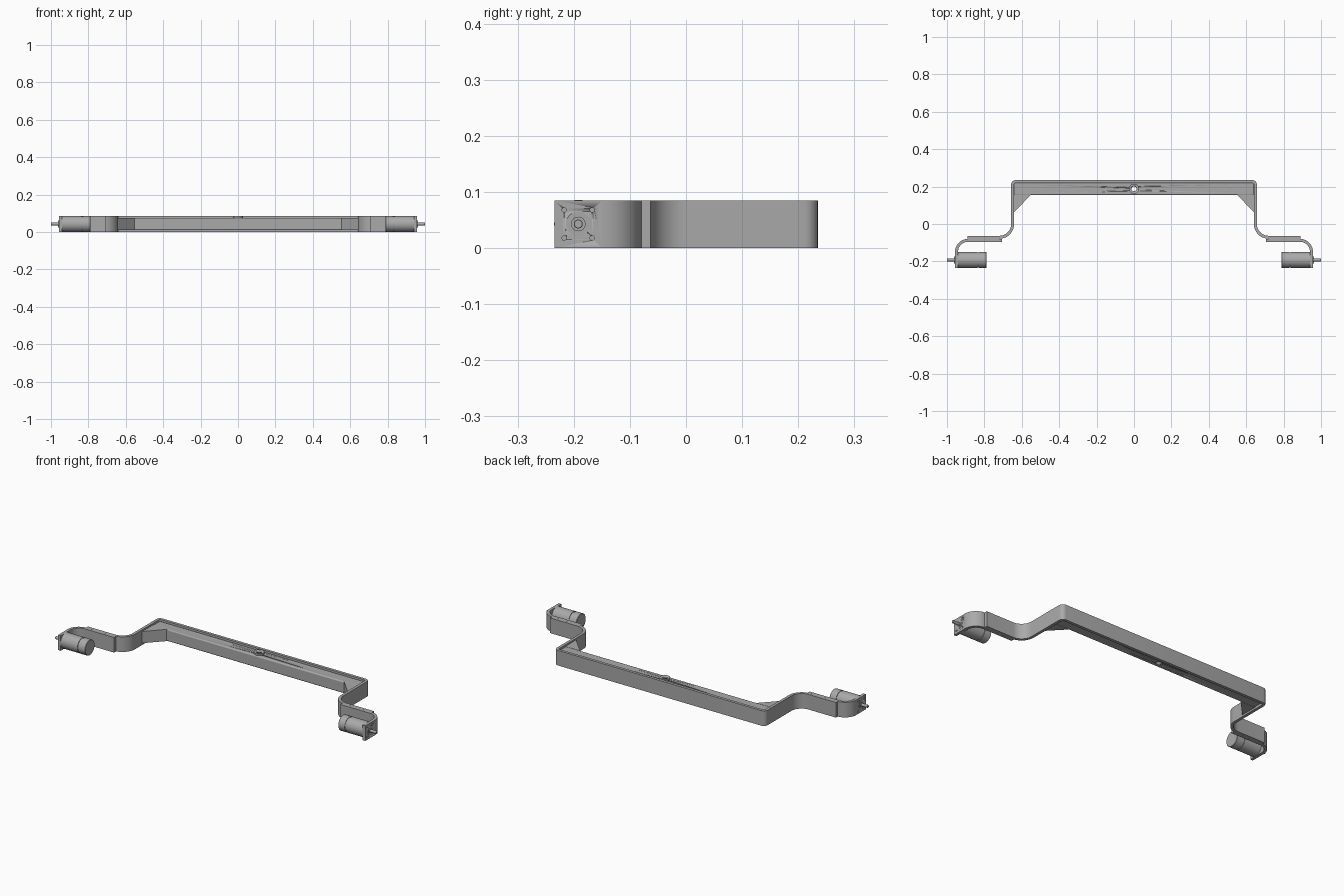
import bpy
import bmesh
from math import sin, cos, radians, pi
from mathutils import Vector, Matrix

if "Cube" in bpy.data.objects:
    bpy.data.objects.remove(bpy.data.objects["Cube"], do_unlink=True)

HEIGHT = 0.085
THICK = 0.016
AXIS_Y, AXIS_Z = -0.192, 0.043

steel = bpy.data.materials.new("steel grey")
steel.use_nodes = True
GREY = (0.4, 0.4, 0.4, 1)
steel.diffuse_color = GREY
steel.node_tree.nodes["Principled BSDF"].inputs["Base Color"].default_value = GREY


def finish(name, bm, mirror=False, cutter=None, bevel=0):
    """Turn a bmesh into a shaded object with its modifiers."""
    bmesh.ops.recalc_face_normals(bm, faces=bm.faces)
    mesh = bpy.data.meshes.new(name)
    bm.to_mesh(mesh)
    bm.free()
    mesh.materials.append(steel)
    obj = bpy.data.objects.new(name, mesh)
    bpy.context.collection.objects.link(obj)
    if bevel:
        mod = obj.modifiers.new("bevel", 'BEVEL')
        mod.width, mod.segments = bevel, 3
    if cutter:
        mod = obj.modifiers.new("holes", 'BOOLEAN')
        mod.operation, mod.solver, mod.object = 'DIFFERENCE', 'EXACT', cutter
    if mirror:
        mod = obj.modifiers.new("mirror", 'MIRROR')
        mod.use_mirror_merge = False
    bpy.ops.object.select_all(action='DESELECT')
    obj.select_set(True)
    bpy.context.view_layer.objects.active = obj
    bpy.ops.object.shade_smooth_by_angle(angle=radians(30))
    return obj


def prism(outline, z0, z1):
    bm = bmesh.new()
    face = bm.faces.new([bm.verts.new((x, y, z0)) for x, y in outline])
    up = bmesh.ops.extrude_face_region(bm, geom=[face])["geom"]
    bmesh.ops.translate(bm, vec=(0, 0, z1 - z0),
                        verts=[v for v in up if isinstance(v, bmesh.types.BMVert)])
    return bm


def arc(cx, cy, r, a0, a1, steps=12):
    angles = [radians(a0 + (a1 - a0) * i / steps) for i in range(steps + 1)]
    return [(cx + r * cos(a), cy + r * sin(a)) for a in angles]


def ribbon(path, thick=THICK):
    """Upright strip of even thickness along a plan path."""
    pts = [Vector(p) for p in path]
    left, right = [], []
    for i, p in enumerate(pts):
        d = (pts[min(i + 1, len(pts) - 1)] - pts[max(i - 1, 0)]).normalized()
        n = Vector((-d.y, d.x)) * thick / 2
        left.append(p + n)
        right.append(p - n)
    return prism(left + right[::-1], 0, HEIGHT)


def lathe(profile, segments=48):
    """Turn (x, radius) points around the motor axis."""
    bm = bmesh.new()
    verts = [bm.verts.new((x, AXIS_Y, AXIS_Z + r)) for x, r in profile]
    edges = [bm.edges.new(pair) for pair in zip(verts, verts[1:])]
    bmesh.ops.spin(bm, geom=verts + edges, cent=(0, AXIS_Y, AXIS_Z),
                   axis=(1, 0, 0), angle=2 * pi, steps=segments)
    bmesh.ops.remove_doubles(bm, verts=bm.verts, dist=1e-5)
    return bm


def add_cylinder(bm, center, radius, depth, along_x=False):
    turn = Matrix.Rotation(pi / 2, 4, 'Y') if along_x else Matrix()
    bmesh.ops.create_cone(bm, cap_ends=True, segments=32, radius1=radius,
                          radius2=radius, depth=depth,
                          matrix=Matrix.Translation(center) @ turn)


def hide(obj):
    obj.hide_render = True
    obj.hide_set(True)
    return obj


# Bent main strip: back, rounded corners, side arms and swept feet
half = (arc(0.632, 0.21, 0.017, 90, 0, 6)
        + arc(0.72, 0, 0.071, 180, 270) + [(0.89, -0.071)])
finish("main_strip", ribbon([(-x, y) for x, y in reversed(half)] + half))

# Cross tube with a vertical hole in the middle
bm = bmesh.new()
add_cylinder(bm, (0, 0.188, 0.04), 0.013, 0.2)
tube_cutter = hide(finish("tube_hole_cutter", bm))
tube = prism([(-0.641, 0.155), (0.641, 0.155), (0.641, 0.219), (-0.641, 0.219)],
             0.01, 0.076)
finish("cross_tube", tube, cutter=tube_cutter, bevel=0.006)

# Raised collar around the hole
bm = bmesh.new()
add_cylinder(bm, (0, 0.188, 0.079), 0.027, 0.012)
finish("hole_collar", bm, cutter=tube_cutter)

# Corner gussets
finish("corner_gussets",
       prism([(0.643, 0.06), (0.643, 0.158), (0.55, 0.158)], 0.01, 0.076), mirror=True)

# Motor brackets, lapped on the feet, with four screw holes each
bm = bmesh.new()
for dy in (-0.025, 0.025):
    for dz in (-0.025, 0.025):
        add_cylinder(bm, (0.95, AXIS_Y + dy, AXIS_Z + dz), 0.004, 0.03, True)
screw_cutter = hide(finish("screw_hole_cutter", bm))
path = [(0.705, -0.0872)] + arc(0.887, -0.1492, 0.062, 90, 0) + [(0.949, -0.234)]
finish("motor_brackets", ribbon(path), mirror=True, cutter=screw_cutter)

# Motors with a groove behind the end cap
finish("motors", lathe([(0.788, 0), (0.788, 0.041), (0.79, 0.043), (0.829, 0.043),
                        (0.829, 0.04), (0.836, 0.04), (0.836, 0.043),
                        (0.941, 0.043), (0.941, 0)]), mirror=True)

# Stepped bosses and output shafts
finish("output_shafts", lathe([(0.935, 0), (0.935, 0.022), (0.9585, 0.022),
                               (0.9585, 0.013), (0.962, 0.013), (0.962, 0.008),
                               (0.999, 0.008), (1.0, 0.007), (1.0, 0)], 32), mirror=True)
